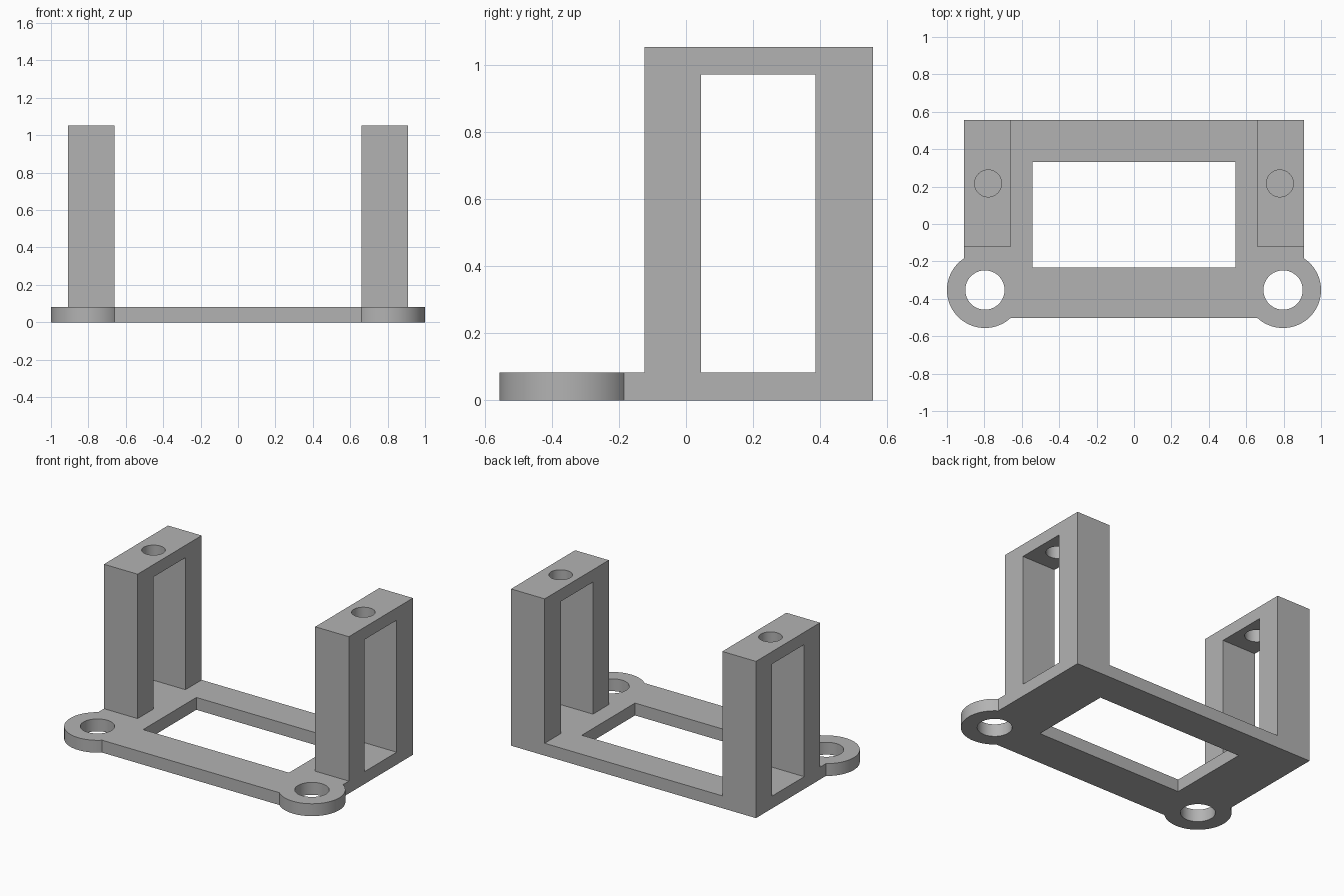
import bpy
import math

cube = bpy.data.objects.get("Cube")
if cube:
    bpy.data.objects.remove(cube, do_unlink=True)

# Main dimensions
PLATE_TOP = 0.083
TOWER_TOP = 1.053
BACK = 0.557
OUTER = 0.91
INNER = 0.66
EPS = 0.05

grey = bpy.data.materials.new("plain_grey")
grey.use_nodes = True
colour = (0.45, 0.45, 0.45, 1)
grey.diffuse_color = colour
grey.node_tree.nodes["Principled BSDF"].inputs["Base Color"].default_value = colour


def box(name, x, y, z):
    """Box spanning the three given (low, high) ranges."""
    spans = (x, y, z)
    bpy.ops.mesh.primitive_cube_add(size=1, location=[sum(s) / 2 for s in spans])
    ob = bpy.context.object
    ob.scale = [s[1] - s[0] for s in spans]
    return finish(ob, name)


def disc(name, x, y, radius, z):
    """Upright cylinder between two heights."""
    bpy.ops.mesh.primitive_cylinder_add(vertices=64, radius=radius, depth=z[1] - z[0],
                                        location=(x, y, sum(z) / 2))
    return finish(bpy.context.object, name)


def finish(ob, name):
    ob.name = ob.data.name = name
    ob.data.materials.append(grey)
    bpy.ops.object.transform_apply(location=True, rotation=True, scale=True)
    return ob


def combine(body, tool, operation):
    """Apply a boolean to the body and discard the tool."""
    tool.hide_render = True
    mod = body.modifiers.new(operation.lower(), 'BOOLEAN')
    mod.operation = operation
    mod.solver = 'EXACT'
    mod.object = tool
    bpy.context.view_layer.objects.active = body
    bpy.ops.object.modifier_apply(modifier=mod.name)
    bpy.data.objects.remove(tool, do_unlink=True)


# Base plate
bracket = box("mounting_bracket", (-OUTER, OUTER), (-0.502, BACK), (0, PLATE_TOP))

for side in (-1, 1):
    # Round screw lug at the front corner
    lug_x, lug_y = side * 0.797, -0.353
    combine(bracket, disc("lug", lug_x, lug_y, 0.203, (0, PLATE_TOP)), 'UNION')
    combine(bracket, disc("lug_hole", lug_x, lug_y, 0.105, (-EPS, PLATE_TOP + EPS)), 'DIFFERENCE')

    # Upright tower with a side window and a screw hole through its top bar
    span = sorted((side * INNER, side * OUTER))
    tower = box("tower", span, (-0.123, BACK), (0, TOWER_TOP))
    wide = (span[0] - EPS, span[1] + EPS)
    combine(tower, box("window", wide, (0.045, 0.385), (PLATE_TOP, 0.97)), 'DIFFERENCE')
    combine(tower, disc("top_hole", side * 0.78, 0.217, 0.072, (0.9, TOWER_TOP + EPS)), 'DIFFERENCE')
    combine(bracket, tower, 'UNION')

# Rectangular opening in the base plate
combine(bracket, box("opening", (-0.542, 0.542), (-0.233, 0.332), (-EPS, PLATE_TOP + EPS)), 'DIFFERENCE')

bpy.ops.object.select_all(action='DESELECT')
bracket.select_set(True)
bpy.context.view_layer.objects.active = bracket
bpy.ops.object.shade_smooth_by_angle(angle=math.radians(30))
